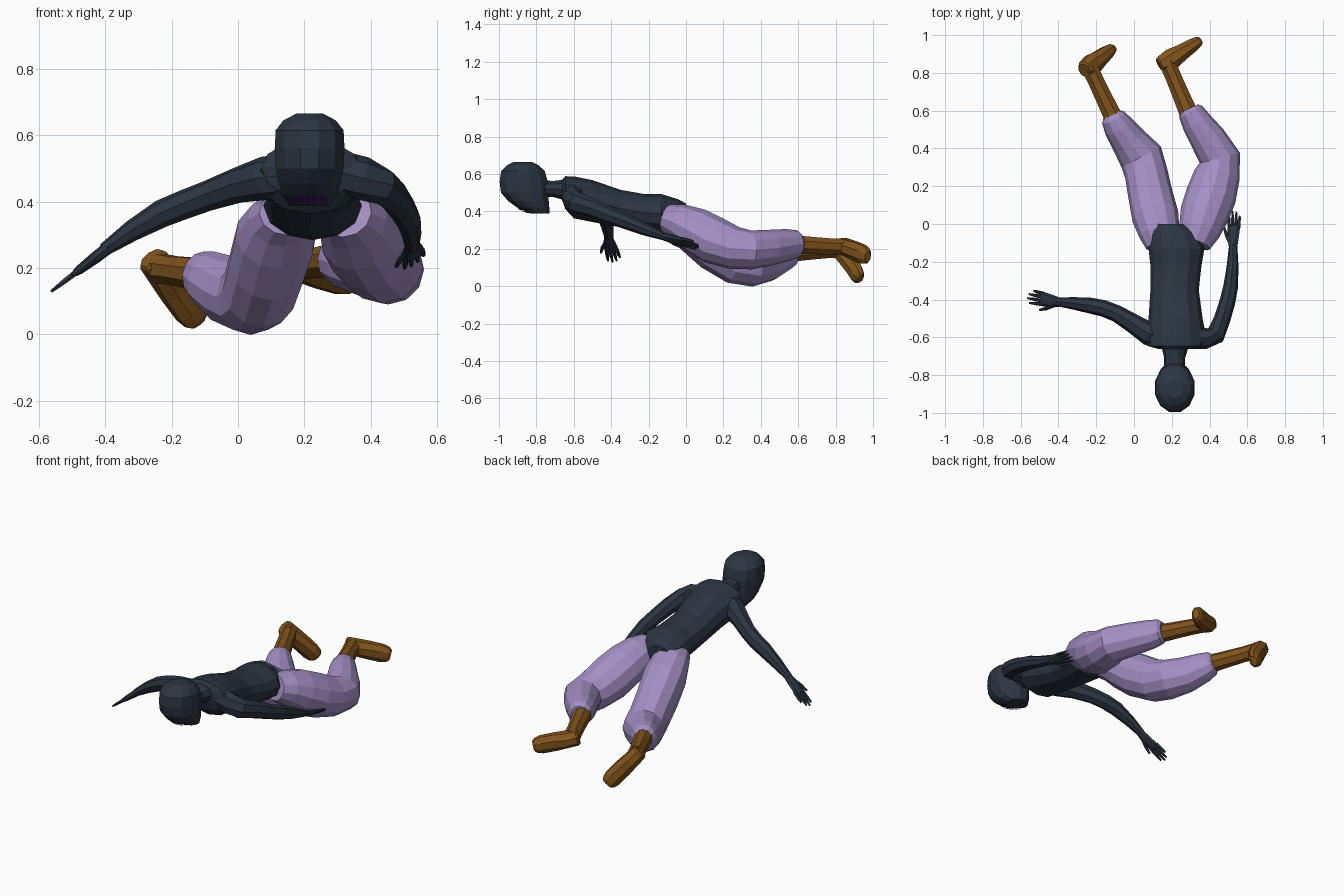
import bpy, bmesh, math
from mathutils import Vector as V


def mat(name, rgb):
    m = bpy.data.materials.new(name)
    m.diffuse_color = (*rgb, 1)
    return m


SLATE = mat("dark slate", (0.024, 0.036, 0.054))
LILAC = mat("lilac cloth", (0.37, 0.275, 0.56))
BROWN = mat("brown leather", (0.225, 0.09, 0.012))
PURPLE = mat("deep purple", (0.17, 0.01, 0.33))


def finish(name, bm, material):
    bmesh.ops.recalc_face_normals(bm, faces=bm.faces)
    me = bpy.data.meshes.new(name)
    bm.to_mesh(me)
    bm.free()
    me.materials.append(material)
    ob = bpy.data.objects.new(name, me)
    bpy.context.collection.objects.link(ob)
    return ob


def loft(name, rings, material, sides=10, up=(0, 0, 1), axis=None, turn=0.0):
    """Faceted tube; each ring is x, y, z, half width, half height."""
    bm = bmesh.new()
    loops = []
    for i, (x, y, z, w, h) in enumerate(rings):
        a = V(rings[max(i - 1, 0)][:3])
        b = V(rings[min(i + 1, len(rings) - 1)][:3])
        t = V(axis) if axis else (b - a).normalized()
        s = t.cross(V(up)).normalized()
        n = s.cross(t)
        loops.append([bm.verts.new(V((x, y, z)) + s * w * math.cos(q) + n * h * math.sin(q))
                      for q in [(k + turn) * math.tau / sides for k in range(sides)]])
    for p, q in zip(loops, loops[1:]):
        for k in range(sides):
            j = (k + 1) % sides
            bm.faces.new((p[k], p[j], q[j], q[k]))
    bm.faces.new(loops[0])
    bm.faces.new(loops[-1])
    return finish(name, bm, material)


def hand(name, wrist, tip, thumb_side):
    """Palm, four fingers and a thumb."""
    wrist, tip = V(wrist), V(tip)
    d = tip - wrist
    L = d.length
    d.normalize()
    s = V(thumb_side)
    s = (s - d * s.dot(d)).normalized()
    n = d.cross(s)
    ring = lambda a, b, w, h: (*(wrist + d * a * L + s * b), w, h)
    loft(name + "_palm", [ring(-0.05, 0, .022, .019), ring(.2, 0.002, .033, .018),
                          ring(.5, 0, .038, .014), ring(.58, 0, .034, .010)],
         SLATE, 8, up=n)
    for i, reach in enumerate((.93, 1.0, .97, .84)):
        b = .028 - i * .019
        loft(f"{name}_finger_{i + 1}", [ring(.5, b, .010, .010), ring(.75, b * 1.1, .009, .009),
                                        ring(reach, b * 1.2, .005, .005)], SLATE, 6, up=n)
    loft(name + "_thumb", [ring(.15, .018, .013, .011), ring(.38, .046, .010, .009),
                           ring(.58, .060, .006, .006)], SLATE, 6, up=n)


# Torso and neck, lying face down
loft("torso", [(.215, -.662, .515, .085, .055), (.220, -.645, .500, .150, .088),
               (.222, -.600, .475, .160, .112), (.220, -.500, .455, .143, .112),
               (.215, -.350, .415, .128, .100), (.222, -.220, .392, .135, .100),
               (.225, -.130, .388, .148, .104), (.205, -.040, .382, .120, .082),
               (.178, .000, .380, .082, .062)], SLATE, 12, axis=(0, 1, 0))
loft("neck", [(.215, -.80, .52, .055, .05), (.215, -.71, .52, .055, .045),
              (.217, -.64, .515, .075, .06)], SLATE, 10)

# Head: horizontal slices, chin towards the torso
CX = .216
LOW, NEXT = (-.780, .388, .062, .052), (-.818, .422, .086, .090)
slices = [LOW, NEXT, (-.842, .455, .097, .112), (-.862, .50, .106, .132),
          (-.868, .56, .109, .133), (-.872, .615, .106, .121),
          (-.873, .645, .082, .090), (-.873, .665, .042, .050)]
loft("head", [(CX, y, z, w, d) for y, z, w, d in slices], SLATE, 12,
     up=(0, 1, 0), axis=(0, 0, 1), turn=.5)


# Toothy painted grin: two rows of plates wrapped under the face
def face_point(a, t):
    y, z, w, d = [p + (q - p) * t for p, q in zip(LOW, NEXT)]
    return V((CX + w * math.sin(a), y - d * math.cos(a) - .002, z - .004))


bm = bmesh.new()
N = 10
for lo, hi in ((.22, .54), (.60, .95)):
    for i in range(N):
        a0, a1 = -.74 + 1.48 * i / N, -.74 + 1.48 * (i + .86) / N
        bm.faces.new([bm.verts.new(face_point(a, t))
                      for a, t in ((a0, lo), (a1, lo), (a1, hi), (a0, hi))])
finish("grin", bm, PURPLE)

# Arms
loft("outstretched_arm", [(.150, -.603, .480, .060, .065), (.080, -.582, .470, .062, .066),
                          (.000, -.530, .450, .052, .054), (-.090, -.475, .418, .045, .046),
                          (-.160, -.447, .392, .044, .044), (-.230, -.432, .364, .042, .042),
                          (-.320, -.420, .312, .033, .032), (-.405, -.412, .254, .023, .020)],
     SLATE, 8)
loft("tucked_arm", [(.300, -.603, .490, .060, .065), (.375, -.605, .470, .058, .066),
                    (.432, -.588, .448, .052, .058), (.468, -.500, .418, .044, .050),
                    (.495, -.410, .380, .042, .044), (.512, -.330, .350, .039, .042),
                    (.522, -.220, .305, .031, .034), (.525, -.115, .265, .022, .021)],
     SLATE, 8)
hand("outstretched_hand", (-.395, -.414, .258), (-.562, -.382, .130), (0, -1, 0))
hand("tucked_hand", (.525, -.125, .268), (.532, .07, .212), (-.8, 0, -.5))

# Baggy trouser legs
loft("bent_trouser_leg", [(.148, -.115, .365, .086, .070), (.135, -.050, .345, .108, .092),
                          (.113, .040, .292, .124, .118), (.088, .150, .208, .118, .128),
                          (.064, .270, .132, .114, .124), (.038, .355, .112, .118, .114),
                          (-.028, .440, .132, .096, .106), (-.085, .520, .165, .080, .088),
                          (-.110, .565, .180, .066, .072), (-.118, .582, .182, .048, .052)],
     LILAC, 12)
loft("turned_trouser_leg", [(.322, -.105, .365, .085, .075), (.345, -.040, .345, .110, .098),
                            (.372, .050, .300, .130, .122), (.408, .150, .245, .134, .128),
                            (.440, .260, .204, .122, .114), (.454, .350, .194, .110, .104),
                            (.392, .450, .206, .096, .096), (.330, .540, .220, .080, .086),
                            (.300, .595, .226, .068, .074), (.292, .612, .226, .050, .054)],
     LILAC, 12)


# Boots: a slim shaft and a long blunt foot
def boot(name, ankle, heel, toe):
    ankle, heel, toe = V(ankle), V(heel), V(toe)
    leg = (heel - ankle).normalized()
    at = lambda p, q, f, w, h: (*p.lerp(q, f), w, h)
    loft(name + "_shaft", [at(ankle, heel, f, w, w) for f, w in
                           ((-.05, .054), (.35, .049), (.7, .046), (1.0, .048))],
         BROWN, 8, turn=.5)
    loft(name + "_foot", [at(heel, toe, f, w, h) for f, w, h in
                          ((-.22, .040, .040), (-.17, .046, .052), (.15, .048, .060),
                           (.45, .053, .048), (.85, .054, .038), (1.02, .046, .031),
                           (1.1, .030, .020))], BROWN, 8, up=leg, turn=.5)


boot("bent_boot", (-.105, .555, .180), (-.237, .832, .198), (-.128, .922, .052))
boot("turned_boot", (.290, .585, .222), (.175, .858, .208), (.335, .962, .163))
